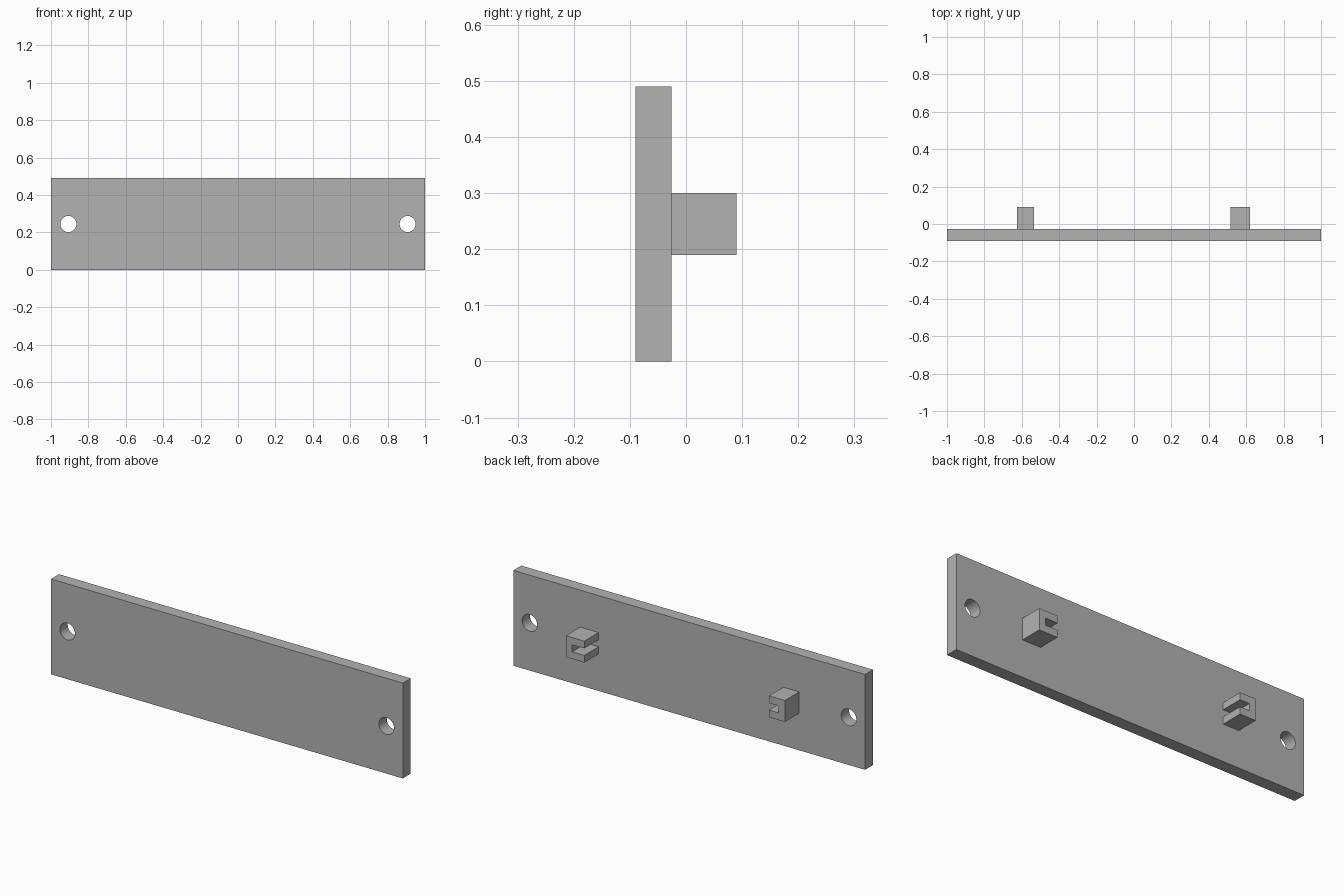
import bpy
import bmesh
import math
from mathutils import Matrix, Vector

cube = bpy.data.objects.get("Cube")
if cube:
    bpy.data.objects.remove(cube, do_unlink=True)

grey = bpy.data.materials.new("plain grey")
grey.use_nodes = True
colour = (0.45, 0.45, 0.45, 1)
grey.diffuse_color = colour
grey.node_tree.nodes["Principled BSDF"].inputs["Base Color"].default_value = colour

FRONT, FACE, BACK = -0.09, -0.026, 0.09   # depth of plate front, plate back, clip ends
HEIGHT = 0.49
MID = HEIGHT / 2


def add_object(name, bm):
    bmesh.ops.recalc_face_normals(bm, faces=bm.faces)
    mesh = bpy.data.meshes.new(name)
    bm.to_mesh(mesh)
    bm.free()
    mesh.materials.append(grey)
    obj = bpy.data.objects.new(name, mesh)
    bpy.context.collection.objects.link(obj)
    return obj


def box(name, low, high):
    low, high = Vector(low), Vector(high)
    bm = bmesh.new()
    bmesh.ops.create_cube(bm, size=1, matrix=Matrix.Translation((low + high) / 2)
                          @ Matrix.Diagonal((*(high - low), 1)))
    return add_object(name, bm)


def clip(name, outer, inner, depth):
    """C-shaped block whose slot opens towards the middle of the plate."""
    half, slot = 0.055, 0.018
    floor = inner + math.copysign(depth, outer)
    profile = [(outer, -half), (inner, -half), (inner, -slot), (floor, -slot),
               (floor, slot), (inner, slot), (inner, half), (outer, half)]
    bm = bmesh.new()
    face = bm.faces.new([bm.verts.new((x, FACE, MID + z)) for x, z in profile])
    grown = bmesh.ops.extrude_face_region(bm, geom=[face])["geom"]
    verts = [v for v in grown if isinstance(v, bmesh.types.BMVert)]
    bmesh.ops.translate(bm, verts=verts, vec=(0, BACK - FACE, 0))
    return add_object(name, bm)


# Plate with a round screw hole near each end
plate = box("plate", (-1, FRONT, 0), (1, FACE, HEIGHT))
for side, label in ((-1, "right"), (1, "left")):
    bm = bmesh.new()
    bmesh.ops.create_cone(bm, cap_ends=True, segments=48, radius1=0.043, radius2=0.043,
                          depth=0.3, matrix=Matrix.Translation((side * 0.907, FACE, MID))
                          @ Matrix.Rotation(math.pi / 2, 4, "X"))
    cutter = add_object(label + "_hole_cutter", bm)
    cutter.hide_render = True
    cutter.hide_set(True)
    hole = plate.modifiers.new(label + " hole", "BOOLEAN")
    hole.operation = "DIFFERENCE"
    hole.solver = "EXACT"
    hole.object = cutter

# Bake the holes, remove the cutters, smooth the bores
bpy.context.view_layer.update()
graph = bpy.context.evaluated_depsgraph_get()
cut_mesh = bpy.data.meshes.new_from_object(plate.evaluated_get(graph))
plate.modifiers.clear()
plate.data = cut_mesh
for label in ("right", "left"):
    bpy.data.objects.remove(bpy.data.objects[label + "_hole_cutter"], do_unlink=True)
bpy.ops.object.select_all(action="DESELECT")
plate.select_set(True)
bpy.context.view_layer.objects.active = plate
bpy.ops.object.shade_smooth_by_angle(angle=math.radians(30))

# Clips on the back, slots facing each other
clip("right_clip", -0.625, -0.535, 0.054)
clip("left_clip", 0.62, 0.515, 0.069)
